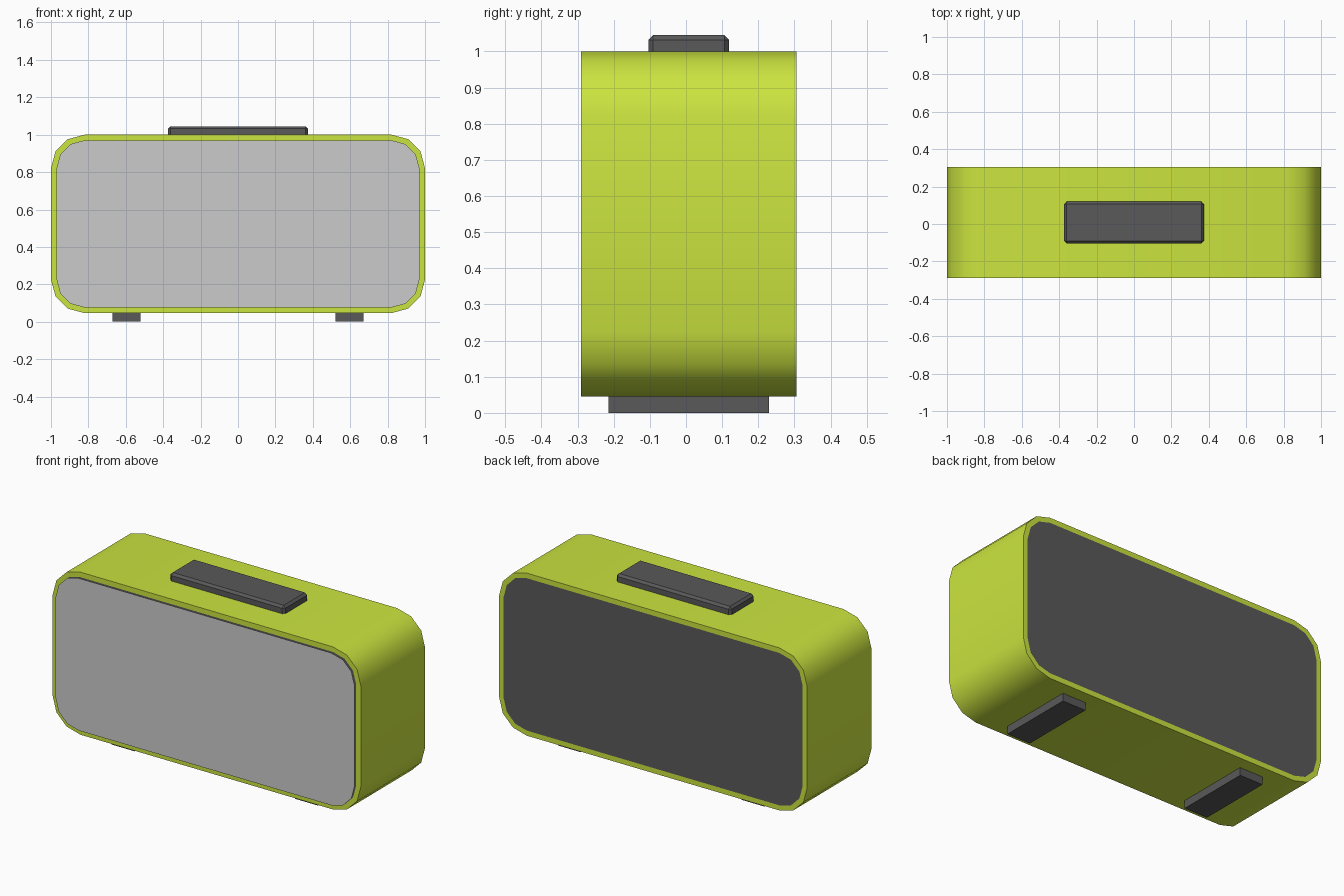
import bpy, bmesh
from math import sin, cos, radians

if "Cube" in bpy.data.objects:
    bpy.data.objects.remove(bpy.data.objects["Cube"])

Y_FRONT, Y_BACK, Y_GRILLE = -0.29, 0.305, -0.305
Y_MID = (Y_FRONT + Y_BACK) / 2
RIM = 0.03


def material(name, rgb):
    m = bpy.data.materials.new(name)
    m.diffuse_color = (*rgb, 1)
    m.use_nodes = True
    m.node_tree.nodes["Principled BSDF"].inputs["Base Color"].default_value = m.diffuse_color
    return m


green = material("lime", (0.60, 0.78, 0.05))
black = material("black", (0.1, 0.1, 0.1))


def outline(inset=0.0):
    """Rounded rectangle in x/z, counter-clockwise from the front."""
    r, pts = 0.18, []
    for cx, cz, start in ((0.82, 0.82, 0), (-0.82, 0.82, 90),
                          (-0.82, 0.226, 180), (0.82, 0.226, 270)):
        for i in range(4):
            a = radians(start + 30 * i)
            pts.append((cx + (r - inset) * cos(a), cz + (r - inset) * sin(a)))
    return pts


def finish(name, bm, mat):
    me = bpy.data.meshes.new(name)
    bm.to_mesh(me)
    bm.free()
    ob = bpy.data.objects.new(name, me)
    bpy.context.collection.objects.link(ob)
    if mat:
        me.materials.append(mat)
    return ob


def ring(bm, y, inset):
    return [bm.verts.new((x, y, z)) for x, z in outline(inset)]


def panel(name, y, mat, facing_back=False):
    bm = bmesh.new()
    verts = ring(bm, y, RIM)
    bm.faces.new(verts[::-1] if facing_back else verts)
    return finish(name, bm, mat)


def block(name, size, centre, mat, bevel=0.0):
    bm = bmesh.new()
    bmesh.ops.create_cube(bm, size=1)
    bmesh.ops.scale(bm, vec=size, verts=bm.verts)
    bmesh.ops.translate(bm, vec=centre, verts=bm.verts)
    if bevel:
        # chamfer everything but the bottom edges
        low = min(v.co.z for v in bm.verts) + 1e-4
        edges = [e for e in bm.edges if max(v.co.z for v in e.verts) > low]
        bmesh.ops.bevel(bm, geom=edges, offset=bevel, segments=1, affect='EDGES')
    return finish(name, bm, mat)


# casing: front rim, wrap-around wall, back rim
bm = bmesh.new()
rings = [ring(bm, Y_FRONT, RIM), ring(bm, Y_FRONT, 0),
         ring(bm, Y_BACK, 0), ring(bm, Y_BACK, RIM)]
for a, b in zip(rings, rings[1:]):
    n = len(a)
    for i in range(n):
        j = (i + 1) % n
        bm.faces.new((a[i], b[i], b[j], a[j]))
bmesh.ops.recalc_face_normals(bm, faces=bm.faces)
casing = finish("casing", bm, green)
if sum(p.normal.y for p in casing.data.polygons if p.center.y < Y_FRONT + 0.01) > 0:
    casing.data.flip_normals()
bpy.context.view_layer.objects.active = casing
casing.select_set(True)
bpy.ops.object.shade_smooth_by_angle(angle=radians(40))

# end panels and the thin grille floating just ahead of the front one
panel("front_panel", Y_FRONT, black)
panel("back_panel", Y_BACK, black, True)
panel("grille", Y_GRILLE, None)

# top button bar and feet
block("button_bar", (0.746, 0.223, 0.055), (0, Y_MID, 1.0175), black, 0.013)
for side, x in (("left", -0.595), ("right", 0.595)):
    block(side + "_foot", (0.15, 0.445, 0.05), (x, Y_MID, 0.025), black)
